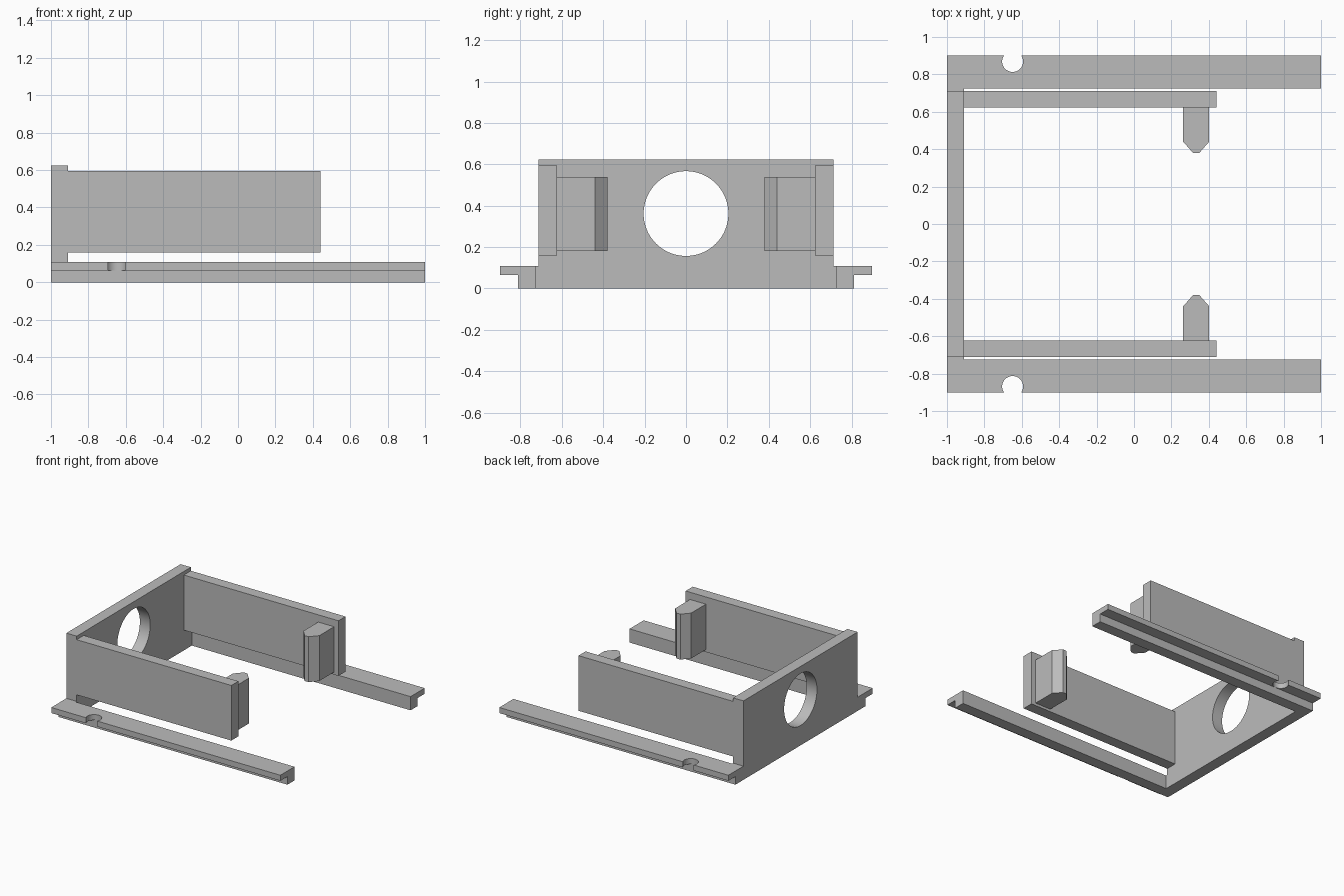
import bpy
import bmesh
from mathutils import Vector

cube = bpy.data.objects.get("Cube")
if cube:
    bpy.data.objects.remove(cube, do_unlink=True)

grey = bpy.data.materials.new("plain grey")
grey.use_nodes = True
GREY = (0.5, 0.5, 0.5, 1)
grey.diffuse_color = GREY
grey.node_tree.nodes["Principled BSDF"].inputs["Base Color"].default_value = GREY

WALL_X = -0.91      # inner face of the end wall
RAIL_IN = 0.724     # inner side of the rails
RAIL_TOP = 0.108
ARM_IN, ARM_OUT = 0.624, 0.712


def prism(name, profile, axis, start, end):
    """Extrude a closed profile along x (points are y, z) or z (points are x, y)."""
    bm = bmesh.new()
    place = (lambda a, b: (start, a, b)) if axis == "x" else (lambda a, b: (a, b, start))
    face = bm.faces.new([bm.verts.new(place(a, b)) for a, b in profile])
    step = Vector((end - start, 0, 0)) if axis == "x" else Vector((0, 0, end - start))
    moved = bmesh.ops.extrude_face_region(bm, geom=[face])["geom"]
    bmesh.ops.translate(bm, vec=step, verts=[v for v in moved if isinstance(v, bmesh.types.BMVert)])
    bmesh.ops.recalc_face_normals(bm, faces=bm.faces)
    mesh = bpy.data.meshes.new(name)
    bm.to_mesh(mesh)
    bm.free()
    mesh.materials.append(grey)
    obj = bpy.data.objects.new(name, mesh)
    bpy.context.collection.objects.link(obj)
    return obj


def drill(obj, radius, location, rotation=(0, 0, 0)):
    """Cut a round hole through a part, keeping its edges sharp."""
    bpy.ops.mesh.primitive_cylinder_add(vertices=64, radius=radius, depth=0.5,
                                        location=location, rotation=rotation)
    cutter = bpy.context.object
    cutter.hide_render = True
    cutter.data.materials.append(grey)
    cut = obj.modifiers.new("hole", "BOOLEAN")
    cut.operation, cut.solver, cut.object = "DIFFERENCE", "EXACT", cutter
    bpy.ops.object.select_all(action="DESELECT")
    bpy.context.view_layer.objects.active = obj
    obj.select_set(True)
    bpy.ops.object.modifier_apply(modifier=cut.name)
    bpy.data.objects.remove(cutter, do_unlink=True)
    bpy.ops.object.shade_smooth_by_angle()


# End wall with a wider foot joining the rails, and a large round opening
half = [(RAIL_IN, 0), (RAIL_IN, RAIL_TOP), (ARM_OUT, RAIL_TOP), (ARM_OUT, 0.623)]
wall = prism("end_wall", half + [(-y, z) for y, z in reversed(half)], "x", -1, WALL_X)
drill(wall, 0.205, (-0.95, 0, 0.362), (0, 1.5707963, 0))

for side, s in (("left", 1), ("right", -1)):
    # Rail with an overhanging outer lip and a round notch
    section = [(RAIL_IN, 0), (0.812, 0), (0.812, 0.064), (0.9, 0.064),
               (0.9, RAIL_TOP), (RAIL_IN, RAIL_TOP)]
    rail = prism(side + "_rail", [(s * y, z) for y, z in section], "x", -1, 1)
    drill(rail, 0.056, (-0.649, s * 0.869, 0.1))

    # Raised side arm reaching forward from the wall
    arm = [(ARM_IN, 0.16), (ARM_OUT, 0.16), (ARM_OUT, 0.595), (ARM_IN, 0.595)]
    prism(side + "_arm", [(s * y, z) for y, z in arm], "x", WALL_X, 0.44)

    # Inward catch with a blunt pointed tip
    catch = [(0.263, ARM_IN), (0.263, 0.44), (0.316, 0.38),
             (0.349, 0.38), (0.402, 0.44), (0.402, ARM_IN)]
    prism(side + "_catch", [(x, s * y) for x, y in catch], "z", 0.18, 0.538)
